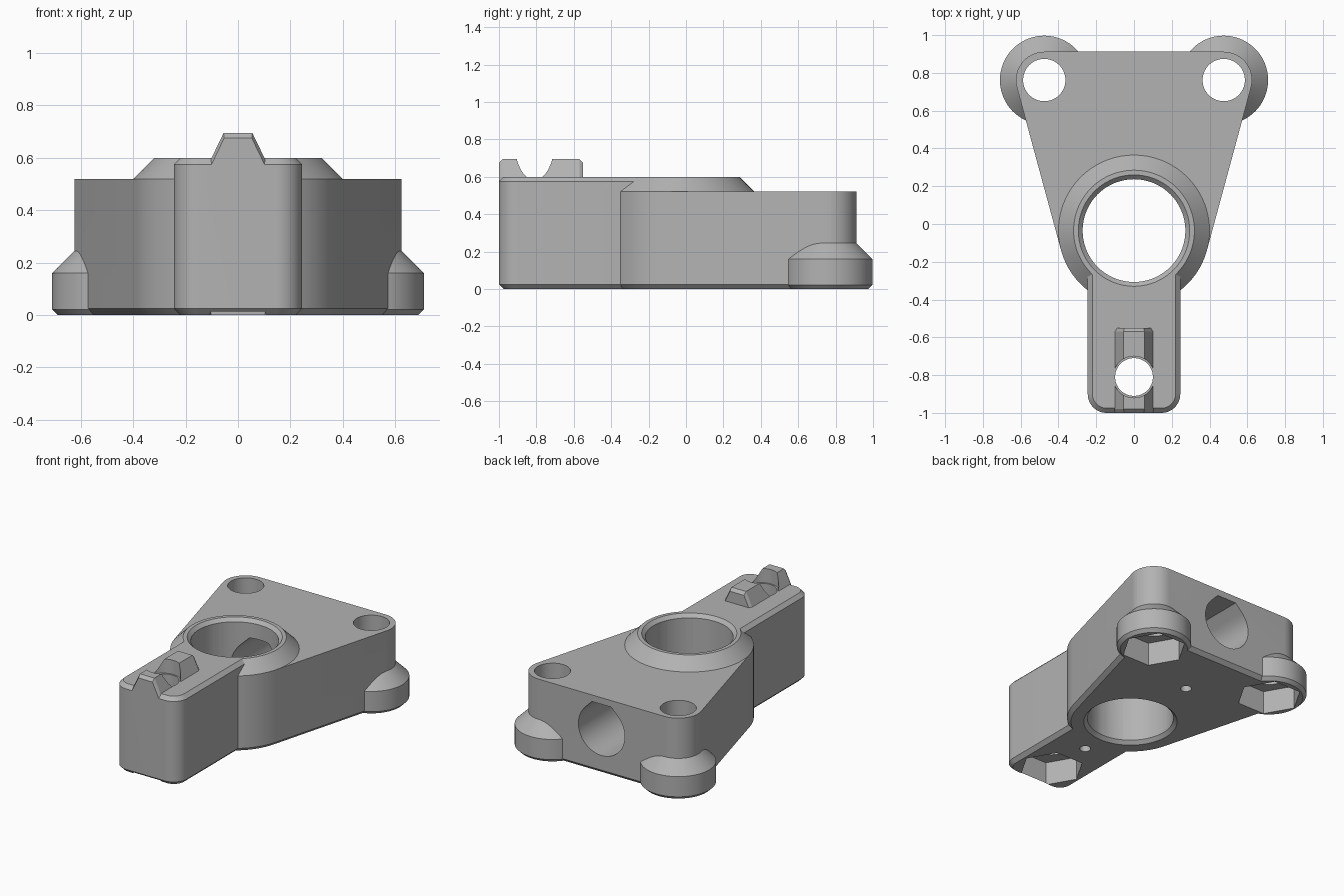
import bpy, bmesh
from math import sin, cos, pi, radians

if "Cube" in bpy.data.objects:
    bpy.data.objects.remove(bpy.data.objects["Cube"])

grey = bpy.data.materials.new("plain_grey")
grey.use_nodes = True
GREY = (0.45, 0.45, 0.45, 1)
grey.diffuse_color = GREY
grey.node_tree.nodes["Principled BSDF"].inputs["Base Color"].default_value = GREY

HUB_Y, FOOT_X, FOOT_Y, SCREW_Y = -0.035, 0.475, 0.762, -0.81
CHAMFER = 0.025


def circle(x, y, z, r, n=72):
    return [(x + r * cos(2 * pi * i / n), y + r * sin(2 * pi * i / n), z) for i in range(n)]


def hull(name, points):
    """Convex solid wrapped around the points, with flat areas merged."""
    bm = bmesh.new()
    for p in points:
        bm.verts.new(p)
    bmesh.ops.convex_hull(bm, input=bm.verts[:])
    bmesh.ops.delete(bm, geom=[v for v in bm.verts if not v.link_faces], context='VERTS')
    bmesh.ops.dissolve_limit(bm, angle_limit=radians(0.5), verts=bm.verts[:], edges=bm.edges[:])
    bmesh.ops.recalc_face_normals(bm, faces=bm.faces[:])
    mesh = bpy.data.meshes.new(name)
    bm.to_mesh(mesh)
    bm.free()
    mesh.materials.append(grey)
    obj = bpy.data.objects.new(name, mesh)
    bpy.context.collection.objects.link(obj)
    return obj


def turned(name, x, y, rings, n=72):
    """Convex round (or n-sided) solid from (radius, height) rings."""
    return hull(name, [p for r, z in rings for p in circle(x, y, z, r, n)])


def plate(name, discs, levels):
    """Hull of discs (x, y, r), shrunk by an inset at each (inset, height) level."""
    return hull(name, [p for d, z in levels for x, y, r in discs for p in circle(x, y, z, r - d)])


# Triangular main body
body = plate("mount_body",
             [(0, HUB_Y, 0.40), (-FOOT_X, FOOT_Y, 0.15), (FOOT_X, FOOT_Y, 0.15)],
             [(CHAMFER, 0), (0, CHAMFER), (0, 0.52)])

# Front arm, hub collar and rounded feet
added = [
    plate("front_arm",
          [(x, y, 0.10) for x in (-0.145, 0.145) for y in (-0.90, -0.20)],
          [(CHAMFER, 0), (0, CHAMFER), (0, 0.575), (CHAMFER, 0.60)]),
    turned("hub_collar", 0, HUB_Y, [(0.35, 0.35), (0.40, 0.52), (0.32, 0.60)]),
]
for side, x in (("left", FOOT_X), ("right", -FOOT_X)):
    added.append(turned(side + "_foot", x, FOOT_Y,
                        [(0.213, 0), (0.235, 0.022), (0.235, 0.16), (0.135, 0.26)]))

# Tapered ridge on the arm, with bevelled ends
ridge = []
for y, inset in ((-1.0, 0.02), (-0.98, 0), (-0.57, 0), (-0.55, 0.02)):
    for s in (-1, 1):
        ridge += [(s * (0.125 - inset * 0.6), y, 0.55),
                  (s * (0.055 - inset * 0.1), y, 0.695 - inset)]
added.append(hull("arm_ridge", ridge))

# Central bore with chamfered rims
cuts = [
    turned("bore_cutter", 0, HUB_Y, [(0.272, -0.1), (0.272, 0.8)]),
    turned("bore_top_rim", 0, HUB_Y, [(0.262, 0.567), (0.305, 0.61)]),
    turned("bore_bottom_rim", 0, HUB_Y, [(0.305, -0.01), (0.262, 0.033)]),
]

# Screw holes with six-sided nut pockets underneath
for name, x, y, r in (("left", FOOT_X, FOOT_Y, 0.112), ("right", -FOOT_X, FOOT_Y, 0.112),
                      ("arm", 0, SCREW_Y, 0.10)):
    cuts.append(turned(name + "_screw_cutter", x, y, [(r, -0.1), (r, 0.9)]))
    cuts.append(turned(name + "_nut_cutter", x, y, [(0.205, -0.1), (0.205, 0.16)], 6))
cuts.append(turned("ridge_notch_cutter", 0, SCREW_Y, [(0.11, 0.598), (0.11, 0.9)]))

# Small blind holes underneath
for name, y in (("rear", 0.51), ("front", -0.48)):
    cuts.append(turned(name + "_pin_cutter", 0, y, [(0.035, -0.1), (0.035, 0.15)], 24))

# Rear channel: round below, flat-topped roof above
CH_R, CH_Z = 0.175, 0.30
channel = [(CH_R * cos(a), CH_R * sin(a)) for a in (pi * (0.75 + 1.5 * i / 48) for i in range(49))]
flat = CH_R * (2 ** 0.5 - 1)
channel += [(flat, CH_R), (-flat, CH_R)]
cuts.append(hull("channel_cutter", [(x, y, CH_Z + z) for y in (HUB_Y, 1.2) for x, z in channel]))

# Combine everything into one solid
for parts, operation in ((added, 'UNION'), (cuts, 'DIFFERENCE')):
    for part in parts:
        part.hide_render = True
        mod = body.modifiers.new(part.name, 'BOOLEAN')
        mod.operation, mod.object, mod.solver = operation, part, 'EXACT'

bpy.context.view_layer.update()
solid = bpy.data.meshes.new_from_object(body.evaluated_get(bpy.context.evaluated_depsgraph_get()))
body.modifiers.clear()
body.data = solid
for part in added + cuts:
    bpy.data.objects.remove(part)

# Smooth the curved walls, keep edges crisp
bpy.ops.object.select_all(action='DESELECT')
body.select_set(True)
bpy.context.view_layer.objects.active = body
bpy.ops.object.shade_smooth_by_angle(angle=radians(25))
